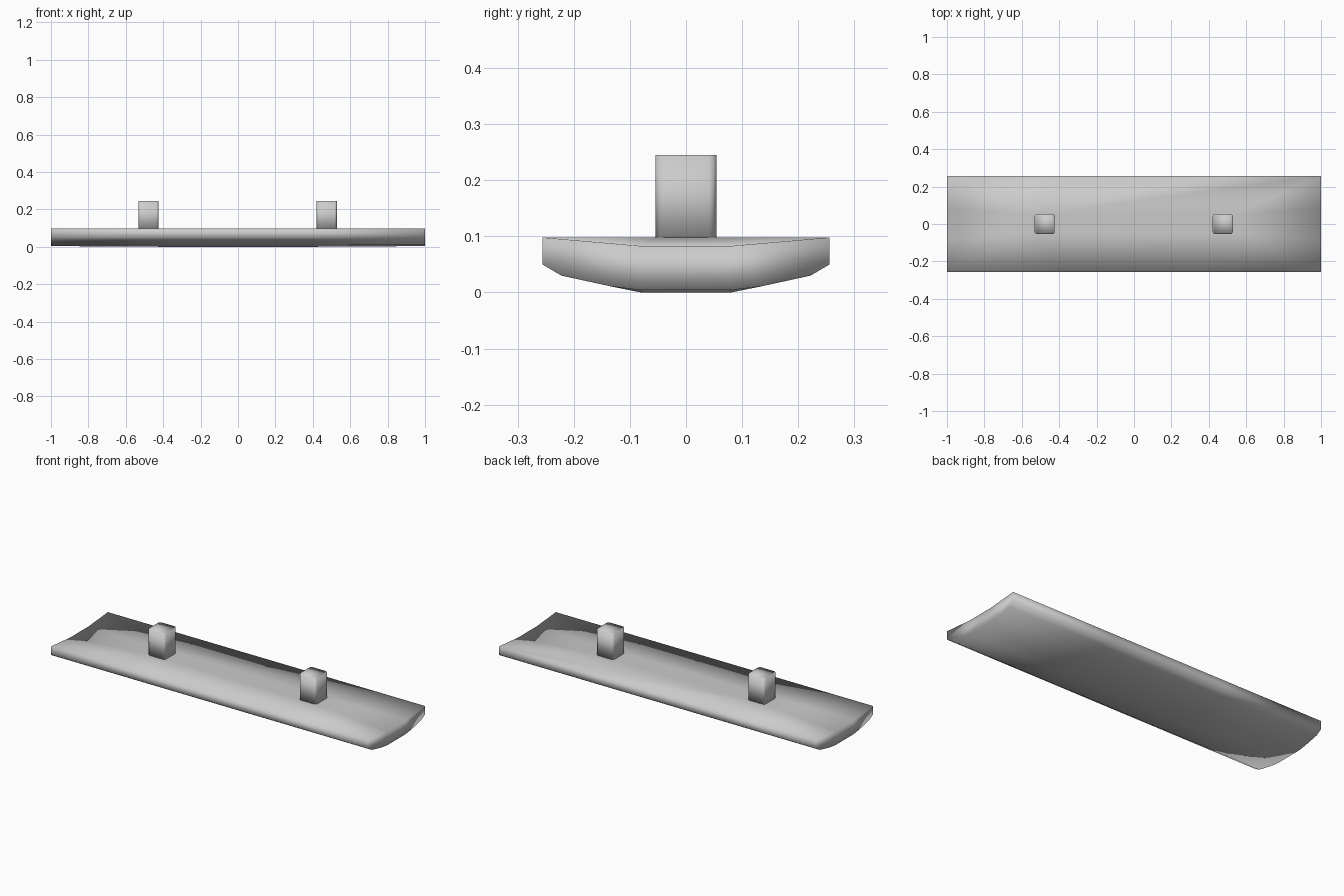
import bpy, bmesh

if "Cube" in bpy.data.objects:
    bpy.data.objects.remove(bpy.data.objects["Cube"])

PEGS = (-0.478, 0.475)
HALF = 0.054
RIM = 0.098


def finish(bm, name):
    bmesh.ops.recalc_face_normals(bm, faces=bm.faces)
    for f in bm.faces:
        f.smooth = True
    me = bpy.data.meshes.new(name)
    bm.to_mesh(me)
    bm.free()
    ob = bpy.data.objects.new(name, me)
    bpy.context.collection.objects.link(ob)
    return ob


# Plate: bowed underside lofted along x, from front rim round to back rim
half = [(0.256, RIM), (0.256, 0.05), (0.222, 0.03), (0.135, 0.011), (0.08, 0.004)]
profile = [(-y, z) for y, z in half] + [(y, z) for y, z in reversed(half)]
bm = bmesh.new()
rows = []
for x, drop in ((-1, 0), (-0.37, 0.004), (0.37, 0.004), (1, 0)):
    rows.append([bm.verts.new((x, y, z - (drop if z < 0.01 else 0))) for y, z in profile])
for r0, r1 in zip(rows, rows[1:]):
    for i in range(len(profile) - 1):
        bm.faces.new((r0[i], r0[i + 1], r1[i + 1], r1[i]))

# Plate: deck that dips at both ends and rises to the pegs
inner = []
for row, s, px in ((rows[0], -1, PEGS[0]), (rows[-1], 1, PEGS[1])):
    lo_f, lo_b = (bm.verts.new((s, y, 0.083)) for y in (-0.083, 0.083))
    pk_f, pk_b = (bm.verts.new((px + s * HALF * 0.9, y, RIM)) for y in (-0.048, 0.048))
    bm.faces.new((row[0], lo_f, pk_f))
    bm.faces.new((lo_f, lo_b, pk_b))
    bm.faces.new((lo_f, pk_b, pk_f))
    bm.faces.new((lo_b, row[-1], pk_b))
    # end wall, in three pieces
    bm.faces.new(row[:5] + [lo_f])
    bm.faces.new((row[4], row[5], lo_b, lo_f))
    bm.faces.new(row[5:] + [lo_b])
    inner.append((pk_f, pk_b))
(lf, lb), (rf, rb) = inner
bm.faces.new((lf, rf, rb, lb))
bm.faces.new([r[0] for r in rows] + [rf, lf])
bm.faces.new([r[-1] for r in rows] + [rb, lb])
finish(bm, "plate")

# Two upright pegs with rounded corners
for name, x in zip(("left_peg", "right_peg"), PEGS):
    bm = bmesh.new()
    bmesh.ops.create_cube(bm, size=1)
    for v in bm.verts:
        v.co = (x + v.co.x * 2 * HALF, v.co.y * 2 * HALF, 0.245 if v.co.z > 0 else 0.085)
    uprights = [e for e in bm.edges if abs(e.verts[0].co.z - e.verts[1].co.z) > 0.1]
    bmesh.ops.bevel(bm, geom=uprights, offset=0.014, segments=3, profile=0.5, affect='EDGES')
    finish(bm, name)
